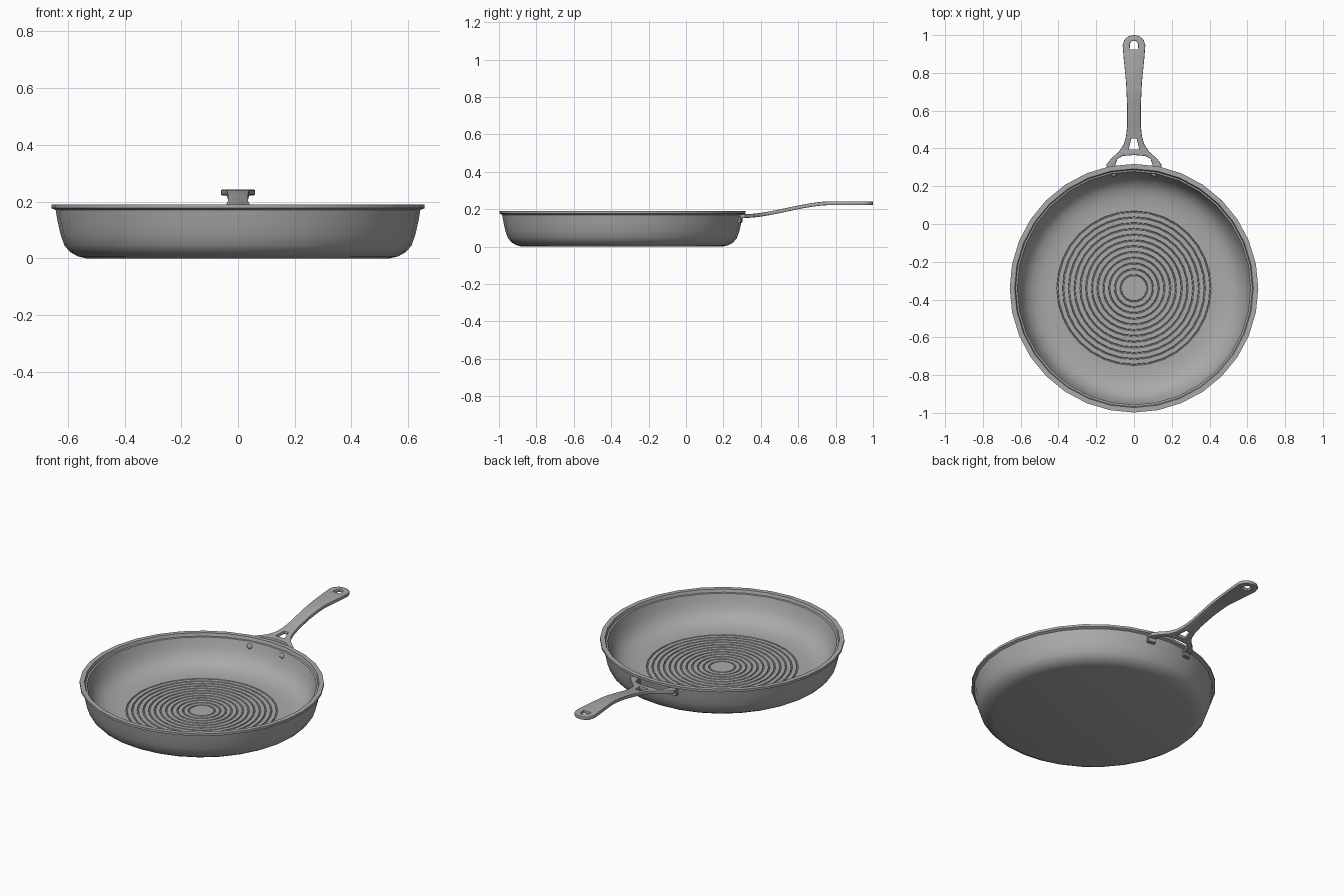
import bpy, bmesh, math
from mathutils import Vector, Matrix

cube = bpy.data.objects.get("Cube")
if cube:
    bpy.data.objects.remove(cube, do_unlink=True)

CENTRE = Vector((0, -0.34, 0))
grey = bpy.data.materials.new("pan_grey")
grey.use_nodes = True
colour = (0.4, 0.4, 0.4, 1)
grey.diffuse_color = colour
grey.node_tree.nodes["Principled BSDF"].inputs["Base Color"].default_value = colour


def finish(bm, name, angle=35):
    """Turn a bmesh into a named, shaded, grey object."""
    bmesh.ops.recalc_face_normals(bm, faces=bm.faces)
    mesh = bpy.data.meshes.new(name)
    bm.to_mesh(mesh)
    bm.free()
    mesh.materials.append(grey)
    obj = bpy.data.objects.new(name, mesh)
    bpy.context.collection.objects.link(obj)
    bpy.ops.object.select_all(action="DESELECT")
    obj.select_set(True)
    bpy.context.view_layer.objects.active = obj
    bpy.ops.object.shade_smooth_by_angle(angle=math.radians(angle))
    return obj


# Pan body: outer wall, rim with inner step, bowl, then grooved floor
FLOOR = 0.022
profile = [(0, 0), (0.535, 0), (0.565, 0.007), (0.592, 0.022), (0.612, 0.045),
           (0.626, 0.085), (0.636, 0.13), (0.643, 0.17), (0.658, 0.177),
           (0.658, 0.19), (0.632, 0.19), (0.627, 0.173), (0.618, 0.171),
           (0.609, 0.14), (0.594, 0.1), (0.57, 0.065), (0.535, 0.04),
           (0.49, 0.027), (0.44, FLOOR)]
for i in reversed(range(12)):
    r = 0.07 + i * 0.0305
    profile += [(r + 0.004, FLOOR), (r + 0.002, FLOOR - 0.005),
                (r - 0.002, FLOOR - 0.005), (r - 0.004, FLOOR)]
profile.append((0, FLOOR))

bm = bmesh.new()
verts = [bm.verts.new((r, 0, z)) for r, z in profile]
edges = [bm.edges.new(pair) for pair in zip(verts, verts[1:])]
bmesh.ops.spin(bm, geom=verts + edges, cent=(0, 0, 0), axis=(0, 0, 1),
               angle=math.tau, steps=32, use_merge=True)
bmesh.ops.remove_doubles(bm, verts=bm.verts, dist=0.0002)
bmesh.ops.translate(bm, verts=bm.verts, vec=CENTRE)
finish(bm, "pan_body")

# Handle: flat outline with two holes, sliced and bent into an S
half = [(0, 0.365), (0.06, 0.36), (0.088, 0.345), (0.102, 0.3), (0.14, 0.28),
        (0.146, 0.315), (0.12, 0.348), (0.08, 0.383), (0.055, 0.42),
        (0.043, 0.46), (0.036, 0.52), (0.036, 0.62), (0.042, 0.75),
        (0.055, 0.88), (0.06, 0.945), (0.051, 0.976), (0.028, 0.995), (0, 1)]
fork_hole = [(0, 0.395), (0.028, 0.395), (0.014, 0.452), (0, 0.452)]
hang_hole = [(0, 0.925), (0.023, 0.925), (0.021, 0.955), (0.012, 0.968), (0, 0.971)]


def mirrored(points):
    return points + [(-x, y) for x, y in reversed(points[1:-1])]


curve = bpy.data.curves.new("handle_outline", "CURVE")
curve.dimensions = "2D"
curve.fill_mode = "BOTH"
curve.extrude = 0.006
curve.bevel_depth = 0.004
curve.bevel_resolution = 1
curve.offset = -0.004
for loop in (half, fork_hole, hang_hole):
    points = mirrored(loop)
    spline = curve.splines.new("POLY")
    spline.points.add(len(points) - 1)
    for point, (x, y) in zip(spline.points, points):
        point.co = (x, y, 0, 1)
    spline.use_cyclic_u = True
outline = bpy.data.objects.new("handle_outline", curve)
bpy.context.collection.objects.link(outline)
bpy.context.view_layer.update()
flat = outline.evaluated_get(bpy.context.evaluated_depsgraph_get()).to_mesh()
bm = bmesh.new()
bm.from_mesh(flat)
bpy.data.objects.remove(outline, do_unlink=True)
bmesh.ops.remove_doubles(bm, verts=bm.verts, dist=0.0002)
for i in range(18):
    bmesh.ops.bisect_plane(bm, geom=bm.verts[:] + bm.edges[:] + bm.faces[:],
                           plane_co=(0, 0.34 + i * 0.03, 0), plane_no=(0, 1, 0))
for v in bm.verts:
    t = min(max((v.co.y - 0.3) / 0.48, 0), 1)
    v.co.z += 0.163 + 0.069 * t * t * (3 - 2 * t)
finish(bm, "handle")

# Mounting pads outside the wall and rivet heads inside it
for side, name in ((1, "left"), (-1, "right")):
    turn = Matrix.Rotation(-side * 0.19, 4, "Z")
    bm = bmesh.new()
    bmesh.ops.create_cube(bm, size=1, matrix=Matrix.Diagonal((0.05, 0.022, 0.045, 1)))
    bmesh.ops.bevel(bm, geom=bm.edges[:], offset=0.005, segments=2, affect="EDGES")
    bmesh.ops.transform(bm, verts=bm.verts, matrix=Matrix.Translation(CENTRE) @ turn
                        @ Matrix.Translation((0, 0.64, 0.15)))
    finish(bm, name + "_mounting_pad")

    bm = bmesh.new()
    bmesh.ops.create_uvsphere(bm, u_segments=16, v_segments=8, radius=0.016)
    bmesh.ops.scale(bm, verts=bm.verts, vec=(1, 0.6, 1))
    bmesh.ops.transform(bm, verts=bm.verts, matrix=Matrix.Translation(CENTRE)
                        @ Matrix.Rotation(-side * 0.175, 4, "Z")
                        @ Matrix.Translation((0, 0.61, 0.145)))
    finish(bm, name + "_rivet")
